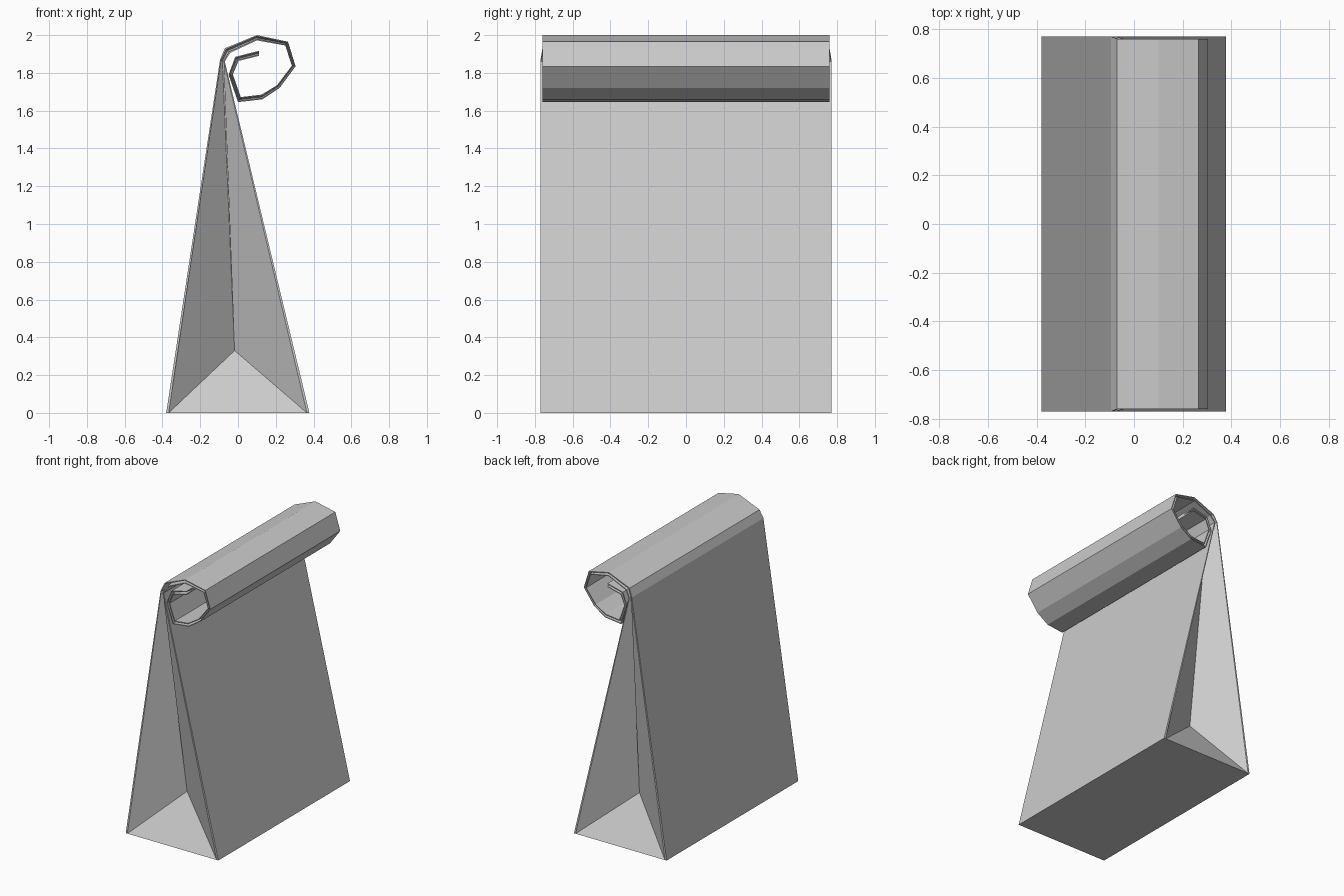
import bpy, bmesh
from mathutils import Vector

if "Cube" in bpy.data.objects:
    bpy.data.objects.remove(bpy.data.objects["Cube"])

# Side profile (x, z): back sheet / outer roll, and front sheet / inner roll
outer = [(-.38, 0), (-.095, 1.87), (-.07, 1.93), (.10, 2.0), (.265, 1.965),
         (.305, 1.835), (.22, 1.72), (.13, 1.66), (0, 1.645), (-.05, 1.79),
         (-.015, 1.885), (.11, 1.917)]
inner = [(.378, 0), (-.07, 1.86), (-.04, 1.907), (.10, 1.972), (.25, 1.945),
         (.285, 1.838), (.207, 1.735), (.125, 1.685), (.015, 1.672), (-.027, 1.792),
         (.003, 1.863), (.11, 1.89)]


def side_points(i, s):
    """Outer edge, paper rim, gusset fold, paper rim, inner edge on side s."""
    a, b = Vector(outer[i]), Vector(inner[i])
    half = .77 if i < 2 else .76
    rim = min(.013, (b - a).length * .22)
    d = (b - a).normalized() * rim
    mid, depth = (a + b) / 2, .10
    if i == 0:
        mid, depth = Vector((-.018, .33)), .20
    pts = [(a, half), (a + d, half), (mid, half - depth), (b - d, half), (b, half)]
    return [(p.x, s * y, p.y) for p, y in pts]


bm = bmesh.new()
loops = []
for i in range(len(outer)):
    ring = side_points(i, -1) + side_points(i, 1)[::-1]
    loops.append([bm.verts.new(p) for p in ring])

# Walls, gussets and rolled top as one loft
n = 10
for r0, r1 in zip(loops, loops[1:]):
    for k in range(n):
        bm.faces.new((r0[k], r0[(k + 1) % n], r1[(k + 1) % n], r1[k]))

# Bottom panel and the triangular folds at both ends
base, tip = loops[0], loops[-1]
bm.faces.new([base[k] for k in (0, 1, 3, 4, 5, 6, 8, 9)])
bm.faces.new((base[1], base[2], base[3]))
bm.faces.new((base[6], base[7], base[8]))
# Closed end of the roll
bm.faces.new(tip)

bmesh.ops.recalc_face_normals(bm, faces=bm.faces)
mesh = bpy.data.meshes.new("paper_bag")
bm.to_mesh(mesh)
bm.free()
bag = bpy.data.objects.new("paper_bag", mesh)
bpy.context.collection.objects.link(bag)
